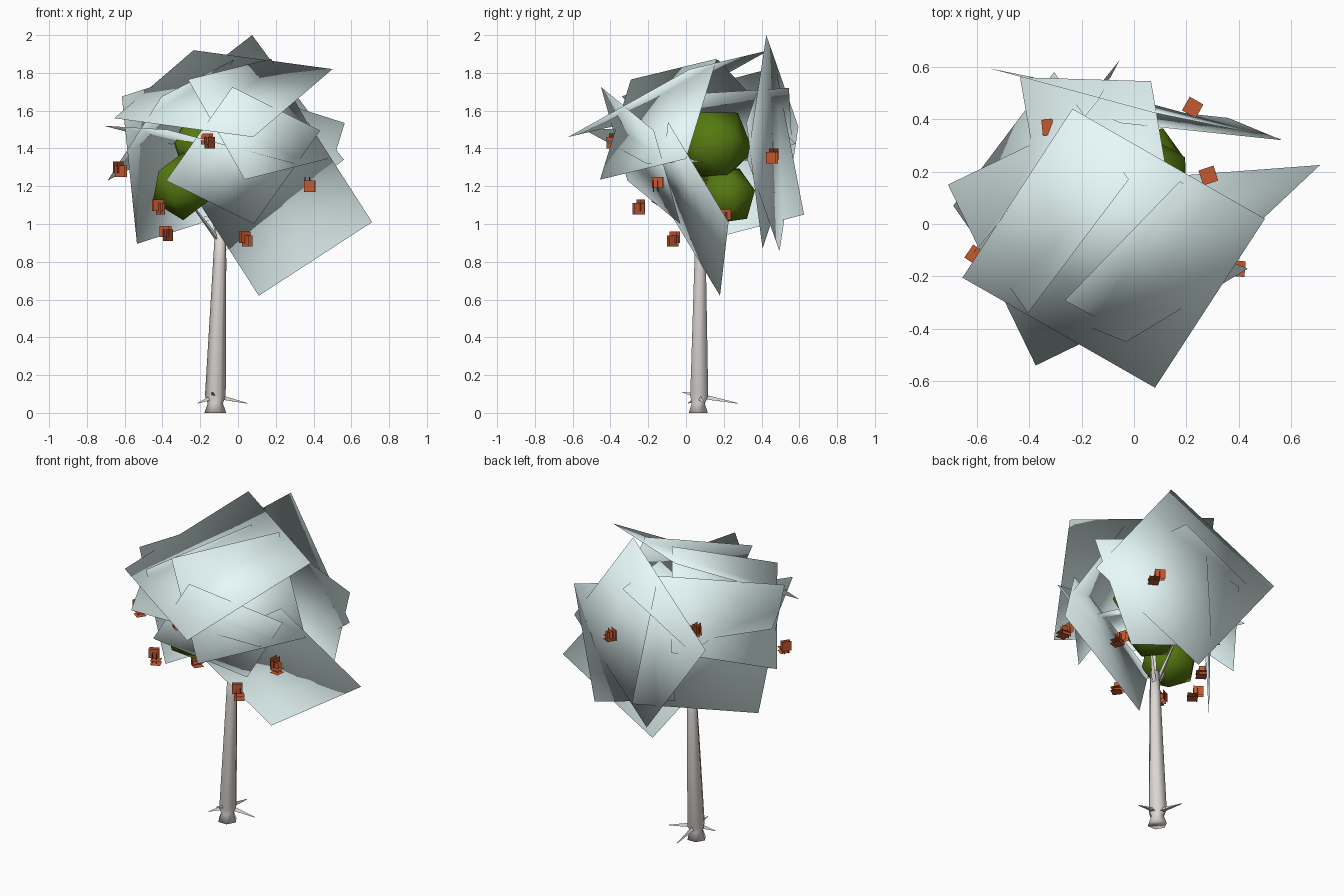
import bpy, bmesh, math, random
from mathutils import Vector, Matrix

if "Cube" in bpy.data.objects:
    bpy.data.objects.remove(bpy.data.objects["Cube"])

random.seed(4)


def material(name, rgb):
    m = bpy.data.materials.new(name)
    m.diffuse_color = (*rgb, 1)
    m.use_nodes = True
    m.node_tree.nodes["Principled BSDF"].inputs["Base Color"].default_value = m.diffuse_color
    return m


BARK = material("bark", (0.72, 0.68, 0.66))
LEAF = material("pale_leaf", (0.80, 0.95, 0.95))
MOSS = material("moss_green", (0.09, 0.19, 0.005))
RUST = material("rust_fruit", (0.56, 0.10, 0.03))
CROWN = Vector((0, 0.03, 1.35))


def make(name, bm, mat, smooth=False):
    me = bpy.data.meshes.new(name)
    bm.normal_update()
    for f in bm.faces:
        f.smooth = smooth
    bm.to_mesh(me)
    bm.free()
    me.materials.append(mat)
    ob = bpy.data.objects.new(name, me)
    bpy.context.collection.objects.link(ob)
    return ob


def tube(bm, rings, sides=6):
    """Horizontal rings (x, y, z, radius) joined into a closed tube."""
    loops = []
    for x, y, z, r in rings:
        loops.append([bm.verts.new((x + r * math.cos(k * math.tau / sides),
                                    y + r * math.sin(k * math.tau / sides), z))
                      for k in range(sides)])
    for a, b in zip(loops, loops[1:]):
        for k in range(sides):
            n = (k + 1) % sides
            bm.faces.new((a[k], a[n], b[n], b[k]))
    bm.faces.new(loops[0][::-1])
    bm.faces.new(loops[-1])


def spike(bm, start, end, r):
    """Thin three-sided cone between two points."""
    s, e = Vector(start), Vector(end)
    d = e - s
    mat = Matrix.Translation((s + e) / 2) @ d.to_track_quat('Z', 'Y').to_matrix().to_4x4()
    bmesh.ops.create_cone(bm, cap_ends=True, segments=3, radius1=r,
                          radius2=0.002, depth=d.length, matrix=mat)


# Trunk with a pinched foot
bm = bmesh.new()
tube(bm, [(-0.12, 0.065, 0, 0.058), (-0.12, 0.065, 0.05, 0.04),
          (-0.12, 0.07, 0.09, 0.055), (-0.097, 0.075, 0.8, 0.035),
          (-0.092, 0.075, 1.0, 0.028)])
make("trunk", bm, BARK, smooth=True)

# Roots
bm = bmesh.new()
for tip in [(0.05, 0.10, 0.05), (-0.215, 0.01, 0.05),
            (-0.13, 0.275, 0.05), (-0.14, -0.02, 0.11)]:
    spike(bm, (-0.12, 0.07, 0.085), tip, 0.018)
make("roots", bm, BARK)

# Branches inside the crown
bm = bmesh.new()
for tip in [(-0.28, -0.03, 1.15), (0.05, 0.2, 1.15), (-0.05, 0.12, 1.4), (-0.2, 0.2, 1.3)]:
    spike(bm, (-0.094, 0.075, 0.9), tip, 0.016)
make("branches", bm, BARK)

# Green foliage cores
for i, (x, y, z, r) in enumerate([(-0.29, -0.03, 1.2, 0.18), (0.05, 0.22, 1.15, 0.16),
                                  (0.02, 0.15, 1.42, 0.21), (-0.2, 0.05, 1.42, 0.16)]):
    bm = bmesh.new()
    rot = Matrix.Rotation(0.7 * i, 4, 'X') @ Matrix.Rotation(0.5 * i, 4, 'Z')
    bmesh.ops.create_icosphere(bm, subdivisions=1, radius=r,
                               matrix=Matrix.Translation((x, y, z)) @ rot)
    make(f"foliage_core_{i + 1}", bm, MOSS, smooth=True)

# Big square leaf cards: three corners each, the fourth completes the square
CARDS = {
    "top": ((-0.235, 0.44, 1.92), (0.50, 0.02, 1.82), (0.08, -0.625, 1.46)),
    "right_low": ((0.71, 0.225, 1.01), (0.11, 0.18, 0.62), (-0.23, -0.14, 1.15)),
    "back": ((0.56, 0.325, 1.34), (0.075, 0.425, 2.0), (-0.555, 0.595, 1.515)),
    "back_left": ((-0.535, 0.035, 0.895), (-0.615, -0.115, 1.675), (-0.135, 0.475, 1.83)),
    "back_right": ((0.36, 0.405, 0.87), (0.565, 0.32, 1.535), (-0.05, 0.385, 1.73)),
    "left": ((-0.69, 0.07, 1.23), (-0.405, -0.34, 1.675), (-0.02, 0.17, 1.87)),
    "level": ((-0.71, 0.15, 1.52), (-0.375, -0.54, 1.50), (0.305, -0.21, 1.32)),
    "front_low": ((-0.38, -0.31, 1.23), (-0.03, -0.45, 1.725), (0.435, -0.17, 1.495)),
    "front": ((0.035, -0.455, 1.235), (0.475, 0.0, 1.345), (0.175, 0.163, 1.875)),
    "inner": ((-0.435, 0.56, 1.45), (0.065, 0.545, 1.72), (0.15, 0.05, 1.69)),
}
for name, pts in CARDS.items():
    a, b, c = map(Vector, pts)
    quad = [a, b, c, a + c - b]
    if (b - a).cross(c - b).dot((a + c) / 2 - CROWN) < 0:
        quad.reverse()
    bm = bmesh.new()
    bm.faces.new([bm.verts.new(p) for p in quad])
    bmesh.ops.subdivide_edges(bm, edges=bm.edges[:], cuts=3, use_grid_fill=True)
    me = make(f"leaf_card_{name}", bm, LEAF, smooth=True).data
    # Rounded crown shading: normals point out from the crown centre
    me.normals_split_custom_set_from_vertices(
        [(v.co - CROWN).normalized() for v in me.vertices])

# Small clusters of square fruit cards
FRUIT = [(0.38, -0.16, 1.20), (0.05, -0.07, 0.91), (-0.15, -0.39, 1.43),
         (-0.62, -0.11, 1.28), (-0.41, -0.25, 1.08), (-0.37, 0.11, 0.94),
         (0.21, 0.455, 1.35), (0.27, 0.195, 1.03), (-0.335, 0.38, 1.50)]
for i, p in enumerate(FRUIT):
    bm = bmesh.new()
    turn = Matrix.Rotation(random.uniform(0, math.tau), 4, 'Z')
    for k, axis in enumerate("XYZ"):
        off = Vector((0.014 * (k - 1), 0.01 * (1 - k), 0.02 * (1 - k)))
        face = Matrix.Rotation(math.pi / 2, 4, axis) if axis != 'Z' else Matrix.Identity(4)
        for s in (-0.012, 0.012):
            bmesh.ops.create_grid(bm, x_segments=1, y_segments=1, size=0.03,
                                  matrix=Matrix.Translation(Vector(p) + off) @ turn @ face
                                  @ Matrix.Translation((0, 0, s)))
    make(f"fruit_cluster_{i + 1}", bm, RUST)
